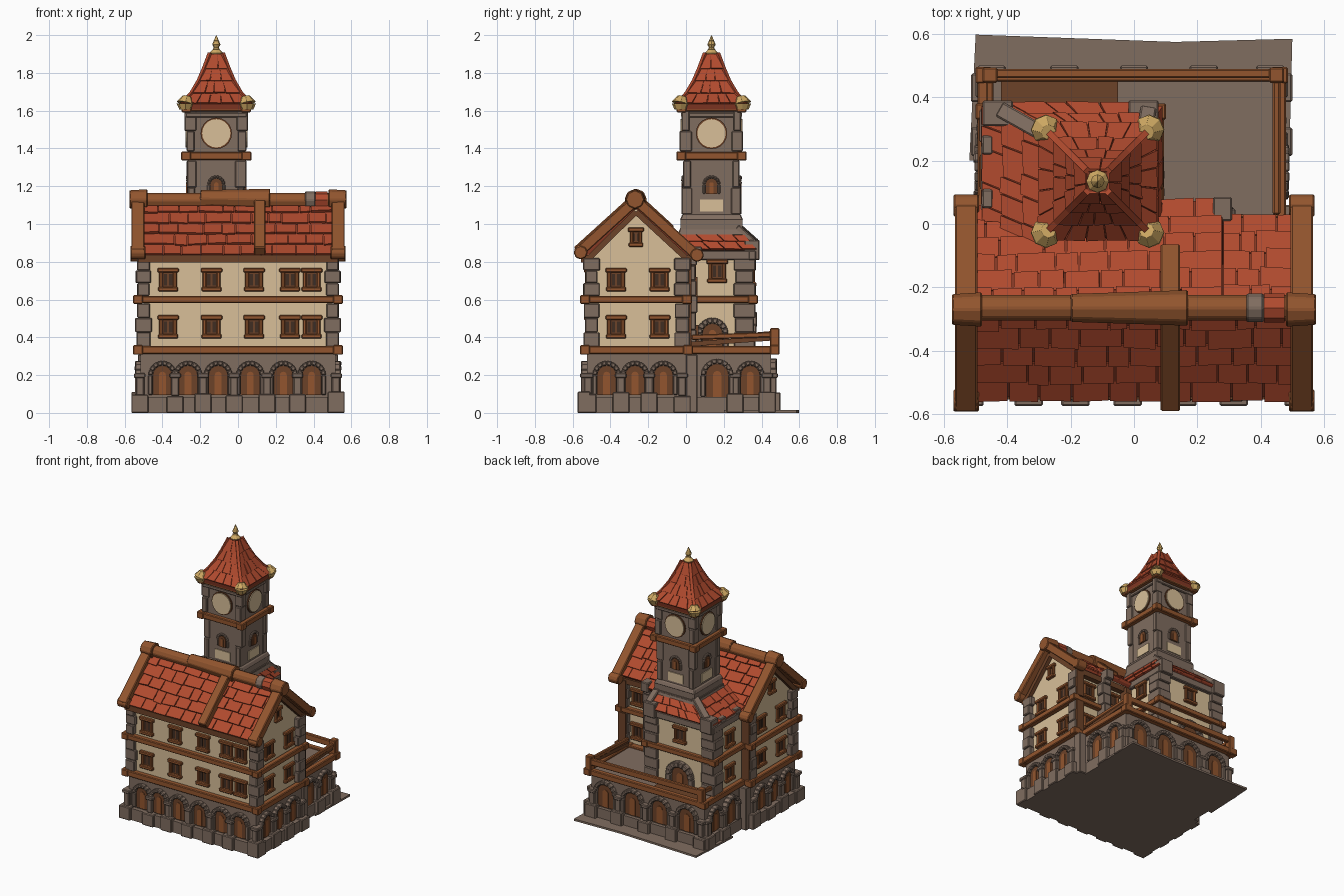
import bpy, bmesh, math, random
from mathutils import Vector as V, Matrix

if "Cube" in bpy.data.objects:
    bpy.data.objects.remove(bpy.data.objects["Cube"])
random.seed(4)
R = random.uniform
RGB = {'roof red': (176, 74, 46), 'dark red': (132, 56, 36), 'stone': (128, 109, 96), 'dark stone': (108, 91, 80),
       'plaster': (216, 191, 152), 'wood': (146, 85, 46), 'dark wood': (108, 66, 40), 'gold': (208, 170, 100),
       'shadow brown': (64, 45, 34)}
MATS = {}
for k, c in RGB.items():
    MATS[k] = bpy.data.materials.new(k)
    MATS[k].diffuse_color = [((v / 255 + .055) / 1.055) ** 2.4 for v in c] + [1]
parts = {}


def bm_of(name, mat):
    return parts.setdefault(name, (bmesh.new(), mat))[0]


def solid(part, lo, hi):
    """Closed prism between two matching point loops"""
    bm = bm_of(*part)
    a, b = [bm.verts.new(p) for p in lo], [bm.verts.new(p) for p in hi]
    n = len(a)
    bm.faces.new(a[::-1])
    bm.faces.new(b)
    for i in range(n):
        bm.faces.new((a[i], a[(i + 1) % n], b[(i + 1) % n], b[i]))


def prism(part, pts, w0, w1, M=Matrix()):
    solid(part, [M @ V((u, v, w0)) for u, v in pts], [M @ V((u, v, w1)) for u, v in pts])


def box(part, x0, x1, y0, y1, z0, z1, M=Matrix()):
    prism(part, [(x0, y0), (x1, y0), (x1, y1), (x0, y1)], z0, z1, M)


def beam(part, p, q, w, h, up=(0, 0, 1)):
    p, q = V(p), V(q)
    s = (q - p).normalized().cross(V(up)).normalized()
    t = s.cross((q - p).normalized())
    c = [s * (i * w / 2) + t * (j * h / 2) for i, j in ((-1, -1), (1, -1), (1, 1), (-1, 1))]
    solid(part, [p + o for o in c], [q + o for o in c])


def log(part, p, q, r0, r1, n=8):
    p, q = V(p), V(q)
    M = Matrix.Translation((p + q) / 2) @ (q - p).to_track_quat('Z', 'Y').to_matrix().to_4x4()
    bmesh.ops.create_cone(bm_of(*part), cap_ends=True, segments=n, radius1=r0, radius2=r1, depth=(q - p).length, matrix=M)


def frame(side, plane, c, z):
    """Wall-local axes: u along the wall, v up, w outward"""
    n = {'F': (0, -1, 0), 'B': (0, 1, 0), 'L': (-1, 0, 0), 'R': (1, 0, 0)}[side]
    o = (c, plane, z) if side in 'FB' else (plane, c, z)
    u = V((0, 0, 1)).cross(V(n))
    return Matrix(((u.x, 0, n[0], o[0]), (u.y, 0, n[1], o[1]), (0, 1, 0, o[2]), (0, 0, 0, 1)))


ST, WD, DW = ('stone_walls', 'stone'), ('timber', 'wood'), ('dark_timber', 'dark wood')
PL, RB, TL = ('plaster_walls', 'plaster'), ('roof_base', 'dark red'), ('roof_tiles', 'roof red')
QN, GD, PN = ('stone_blocks', 'stone'), ('gold_ornaments', 'gold'), ('window_panes', 'shadow brown')


def window(side, plane, c, z, w=.074, h=.1):
    M, a, b = frame(side, plane, c, z), w / 2, h / 2
    box(DW, -a, a, -b, b, -.01, .007, M)
    for s in (-1, 1):
        box(WD, s * a - .01, s * a + .01, -b, b, 0, .02, M)
        box(PN, s * .014 - .009, s * .014 + .009, -b + .02, b - .02, 0, .009, M)
    box(WD, -a - .02, a + .02, b - .012, b + .012, 0, .026, M)
    box(WD, -a - .016, a + .016, -b - .012, -b + .012, 0, .028, M)


def arch(side, plane, c, z, hw, leg, ring=.026, depth=.04):
    """Arched wooden door or shutter with stone surround; z is its foot"""
    M = frame(side, plane, c, z)
    A = [math.pi * i / 8 for i in range(9)]
    P = [(math.cos(t), math.sin(t)) for t in A]
    for part, r, w in ((PN, hw, .004), (DW, hw * .92, .01), (('door_panels', 'wood'), hw * .35, .014)):
        prism(part, [(-r, 0), (r, 0)] + [(x * r, leg + y * r) for x, y in P], -.01, w, M)
    ro = hw + ring
    for (x, y), (X, Y) in zip(P[:-1], P[1:]):
        prism(QN, [(x * hw, leg + y * hw), (x * ro, leg + y * ro), (X * ro, leg + Y * ro), (X * hw, leg + Y * hw)],
              -.01, depth + R(-.002, .002), M)
    for s in (-1, 1):
        box(QN, min(s * hw, s * ro), max(s * hw, s * ro), 0, leg, -.01, depth - .006, M)


def arcade(side, plane, arches, piers, hw=.052):
    for c in arches:
        arch(side, plane, c, .095, hw, .105, .024, .03)
    for c in piers:
        M = frame(side, plane, c, 0)
        box(QN, -.045, .045, 0, .1 + R(-.012, .012), -.02, .05, M)
        box(QN, -.021, .021, .09, .2, -.02, .03, M)
        box(QN, -.03, .03, .185, .21, -.02, .036, M)


def quoins(x, y, z0, z1, s=.04, n=3, part=QN):
    h = (z1 - z0) / n
    for i in range(n):
        a, b = s + R(-.003, .003) + (.008 if i % 2 else 0), s + R(-.003, .003) + (0 if i % 2 else .008)
        box(part, x - a, x + a, y - b, y + b, z0 + i * h, z0 + (i + 1) * h)


def slope(a, b, c, d, rows, cols, t=.012):
    """Roof slab with rows of uneven tiles: a,b along the eave, c,d along the top"""
    a, b, c, d = map(V, (a, b, c, d))
    n = (b - a).cross(d - a).normalized()
    quad = [a, b, c, d]
    solid(RB, [p - n * .025 for p in quad], quad)
    at = lambda u, v: a.lerp(b, u).lerp(d.lerp(c, u), v)
    for r in range(rows):
        cuts = [0] + [min(1, max(0, (i + (.5 if r % 2 else 0) + R(-.25, .25)) / cols)) for i in range(1, cols)] + [1]
        for u0, u1 in zip(cuts[:-1], cuts[1:]):
            g = min(.03 / cols, (u1 - u0) / 4)
            v0, v1 = (r + R(-.1, .03)) / rows, (r + .99) / rows
            q = [at(u0 + g, max(0, v0)), at(u1 - g, max(0, v0 + R(-.07, .07) / rows)), at(u1 - g, v1), at(u0 + g, v1)]
            lift = [t + R(0, .006), t + R(0, .006), .004, .004]
            solid(TL, [p - n * .004 for p in q], [p + n * l for p, l in zip(q, lift)])


# ground: rear paving and plinth
prism(('paving', 'stone'), [(-.52, .2), (.49, .2), (.5, .585), (.13, .575), (-.5, .598)], 0, .014)
box(ST, -.55, .55, -.555, .02, 0, .085)
box(ST, -.49, .475, 0, .475, 0, .085)
# ground floor walls
box(ST, -.515, .515, -.525, .0, .05, .32)
box(ST, -.465, .45, -.02, .45, .05, .33)
box(('terrace_floor', 'stone'), -.47, .455, 0, .465, .32, .342)
fx = [-.4, -.265, -.105, .065, .24, .39]
mids = lambda v: [(p + q) / 2 for p, q in zip(v[:-1], v[1:])]
arcade('F', -.525, fx, mids(fx) + [-.52, .52])
for side, s in (('L', -1), ('R', 1)):
    gy = [-.42, -.27, -.12]
    arcade(side, s * .515, gy, mids(gy) + [-.52, -.02])
    p = .45 if s > 0 else -.465
    arcade(side, p, [.34], [.26, .43])
    arch(side, p, .165, .085, .062, .115)
    box(QN, s * .5 - .03, s * .5 + .03, .0, .06, 0, .31)
arcade('B', .45, [-.33, -.11, .11, .33], [-.45, -.22, 0, .22, .43], .065)
# upper walls: main block and rear wing
box(PL, -.5, .5, -.515, -.015, .32, .84)
prism(PL, [(-.515, .83), (-.015, .83), (-.265, 1.08)], -.5, .5, Matrix(((0, 0, 1, 0), (1, 0, 0, 0), (0, 1, 0, 0), (0, 0, 0, 1))))
box(PL, -.46, .065, -.05, .345, .32, .85)
for z0, z1 in ((.35, .58), (.62, .82)):
    for x in (-.5, .5):
        for y in (-.5, -.02):
            quoins(x, y, z0, z1, .034)
        box(DW, x - .03, x + .03, .0, .03, z0, z1)
    for x in (-.43, .033):
        quoins(x, .31, z0, z1, .05)
    quoins(.07, .02, z0, z1, .035, 2, DW)
    quoins(.28, .02, z0, z1 + .04, .03)
# timber string courses
def course(x0, x1, y0, y1, z, h=.042, w=.04):
    for y in (y0, y1):
        beam(WD, (x0 - .02, y, z), (x1 + .02, y, z), w, h)
    for x in (x0, x1):
        beam(WD, (x, y0 - .02, z), (x, y1 + .02, z), w, h)
        for y in (y0, y1):
            box(WD, x - .026, x + .026, y - .026, y + .026, z - h * .6, z + h * .6)


course(-.53, .53, -.535, .01, .333)
course(-.475, .46, .0, .47, .333)
course(-.53, .53, -.535, .005, .6, .038)
course(-.475, .075, .0, .355, .6, .038)
for y in (-.53, .0):
    beam(DW, (-.53, y, .815), (.53, y, .815), .05, .04)
# windows
for z in (.455, .705):
    for x in (-.37, -.14, .085, .275, .39):
        window('F', -.515, x, z)
    for side, s in (('L', -1), ('R', 1)):
        for y in (-.37, -.14):
            window(side, s * .5, y, z)
    window('L', -.46, .165, z)
    for x in (.18, .395):
        window('B', -.015, x, z)
window('R', .065, .165, .75)
window('B', .345, -.2, .73)
arch('R', .065, .14, .345, .055, .075, .03, .03)
arch('B', .345, -.2, .345, .07, .08, .04, .03)
for side, s in (('L', -1), ('R', 1)):
    window(side, s * .5, -.265, .93, .045, .08)
# main roof
E, T = .845, 1.115
slope((-.5, -.55, .832), (.5, -.55, .832), (.5, -.265, T), (-.5, -.265, T), 5, 10)
slope((.51, .02, E), (.28, .02, E), (.28, -.265, T), (.51, -.265, T), 5, 3)
slope((.28, .075, E - .01), (-.5, .05, E - .01), (-.5, -.265, T), (.28, -.265, T), 6, 8)
# verge boards, rafter and ridge logs
for x, w, l in ((-.53, .07, 0), (.53, .07, 0), (.115, .062, .012)):
    for ye in (-.575, .06):
        if x == .115 and ye > 0:
            ye = -.08
        ze = T - abs(ye + .265) * .89 + l + .005
        beam(WD, (x, ye, ze), (x, -.265, T + l + .01), w, .055)
        if x != .115:
            log(WD, (x - .04, ye * .97, ze + .005), (x + .04, ye * .97, ze + .005), .037, .037)
            beam(DW, (x * .96, ye * .85 - .03, ze - .03), (x * .96, -.265, T - .05), .04, .03)
log(WD, (-.56, -.265, 1.125), (.56, -.265, 1.125), .042, .042)
log(WD, (-.2, -.265, 1.135), (.17, -.265, 1.13), .046, .058)
for s in (-1, 1):
    log(WD, (s * .48, -.27, 1.13), (s * .575, -.27, 1.13), .056, .05)
log(QN, (.355, -.265, 1.127), (.41, -.265, 1.127), .047, .047)
log(TL, (.41, -.265, 1.127), (.475, -.265, 1.127), .046, .046)
# wing roof: low hip around the tower foot
W, H = .865, .955
slope((-.475, .375, W), (-.475, .0, W), (-.28, -.09, H), (-.28, .3, H), 3, 5)
slope((.075, .375, W), (-.475, .375, W), (-.28, .3, H), (.05, .3, H), 2, 6)
slope((.075, .02, W), (.075, .375, W), (.05, .3, H), (.05, -.09, H), 2, 4)
for z, h in ((.835, .05),):
    for y in (.05, .35):
        beam(QN, (-.48, y, z), (.09, y, z), .04, h)
    for x in (-.465, .07):
        beam(QN, (x, .03, z), (x, .37, z), .035, h)
for x in (-.43, .03):
    box(QN, x - .048, x + .048, .31, .39, .81, .915)
for x, X in ((-.42, -.26), (.045, .03)):
    beam(QN, (x, .36, .9), (X, .27, .98), .05, .04)
box(QN, .25, .31, .01, .085, .81, .88)
for y in (.08, .25):
    box(QN, -.48, -.445, y - .03, y + .03, .82, .89)
# clock tower
cx, cy = -.115, .135
def block(part, r, z0, z1, r2=None):
    sq = lambda q, z: [V((cx + i * q, cy + j * q, z)) for i, j in ((-1, -1), (1, -1), (1, 1), (-1, 1))]
    solid(part, sq(r, z0), sq(r2 or r, z1))


block(ST, .168, .8, .98)
block(QN, .178, .94, .975, .168)
block(ST, .163, .97, 1.03)
block(QN, .168, 1.02, 1.05, .155)
block(ST, .145, 1.04, 1.36)
block(ST, .15, 1.36, 1.62)
block(QN, .162, 1.565, 1.59)
for i in (-1, 1):
    for j in (-1, 1):
        quoins(cx + i * .13, cy + j * .13, 1.05, 1.335, .02, 2)
        quoins(cx + i * .137, cy + j * .137, 1.385, 1.6, .022, 2)
        x, y = cx + i * .163, cy + j * .163
        log(GD, (x, y, 1.605), (x, y, 1.638), .032, .048)
        log(GD, (x, y, 1.638), (x - i * .008, y - j * .008, 1.675), .048, .024)
course(cx - .16, cx + .16, cy - .16, cy + .16, 1.36, .04, .036)
course(cx - .158, cx + .158, cy - .158, cy + .158, 1.615, .04, .036)
disc = lambda r: [(r * math.cos(i * math.pi / 10), r * math.sin(i * math.pi / 10)) for i in range(20)]
for side, k in (('F', -1), ('B', 1), ('L', -1), ('R', 1)):
    c, o = (cx, cy) if side in 'FB' else (cy, cx)
    M = frame(side, o + k * .15, c, 1.48)
    prism(('clock_rim', 'dark wood'), disc(.083), 0, .008, M)
    prism(('clock_face', 'plaster'), disc(.075), 0, .014, M)
    arch(side, o + k * .145, c, 1.16, .032, .05, .016, .014)
    box(('tower_plaster_patch', 'plaster'), -.06, .06, 1.065, 1.13, 0, .006, frame(side, o + k * .145, c, 0))
# flared spire in tiled bands
prof = [(.18, 1.635), (.13, 1.69), (.092, 1.755), (.064, 1.82), (.034, 1.9)]
block(RB, .175, 1.6, 1.635, .18)
for (r0, z0), (r1, z1), k in zip(prof[:-1], prof[1:], (5, 4, 3, 2)):
    block(RB, r0 - .004, z0, z1, r1 - .004)
    for a in range(4):
        Q = Matrix.Translation((cx, cy, 0)) @ Matrix.Rotation(a * math.pi / 2, 4, 'Z')
        slope(Q @ V((-r0, -r0, z0)), Q @ V((r0, -r0, z0)), Q @ V((r1, -r1, z1)), Q @ V((-r1, -r1, z1)), 1, k, .008)
        beam(TL, Q @ V((-r0, -r0, z0 + .004)), Q @ V((-r1, -r1, z1 + .004)), .02, .014)
# finial
fin = [(.03, 1.885), (.036, 1.905), (.018, 1.925), (.014, 1.935), (.022, 1.95), (.014, 1.97), (.001, 2.0)]
for (r0, z0), (r1, z1) in zip(fin[:-1], fin[1:]):
    log(GD, (cx, cy, z0), (cx, cy, z1), r0, r1)
# terrace railing
for x, y in ((.45, .47), (-.455, .47)):
    box(WD, x - .024, x + .024, y - .024, y + .024, .31, .45)
beam(WD, (-.46, .475, .42), (.46, .475, .41), .028, .045)
beam(WD, (.45, .03, .4), (.45, .47, .415), .024, .028)
beam(DW, (.45, .03, .365), (.45, .45, .395), .014, .025)
beam(WD, (-.455, .36, .41), (-.455, .47, .42), .024, .03)
box(('terrace_boards', 'dark wood'), -.42, -.05, .38, .455, .34, .347)

# turn every part into an object
for name, (bm, mat) in parts.items():
    bmesh.ops.recalc_face_normals(bm, faces=bm.faces)
    me = bpy.data.meshes.new(name)
    bm.to_mesh(me)
    bm.free()
    me.materials.append(MATS[mat])
    ob = bpy.data.objects.new(name, me)
    bpy.context.collection.objects.link(ob)
    if name in ('timber', 'stone_blocks', 'gold_ornaments'):
        b = ob.modifiers.new('worn_edges', 'BEVEL')
        b.width, b.segments, b.limit_method = .005, 1, 'ANGLE'

for m in bpy.data.materials:
    if m.users and not m.is_grease_pencil:
        m.use_nodes = True
        m.node_tree.nodes["Principled BSDF"].inputs["Base Color"].default_value = m.diffuse_color
